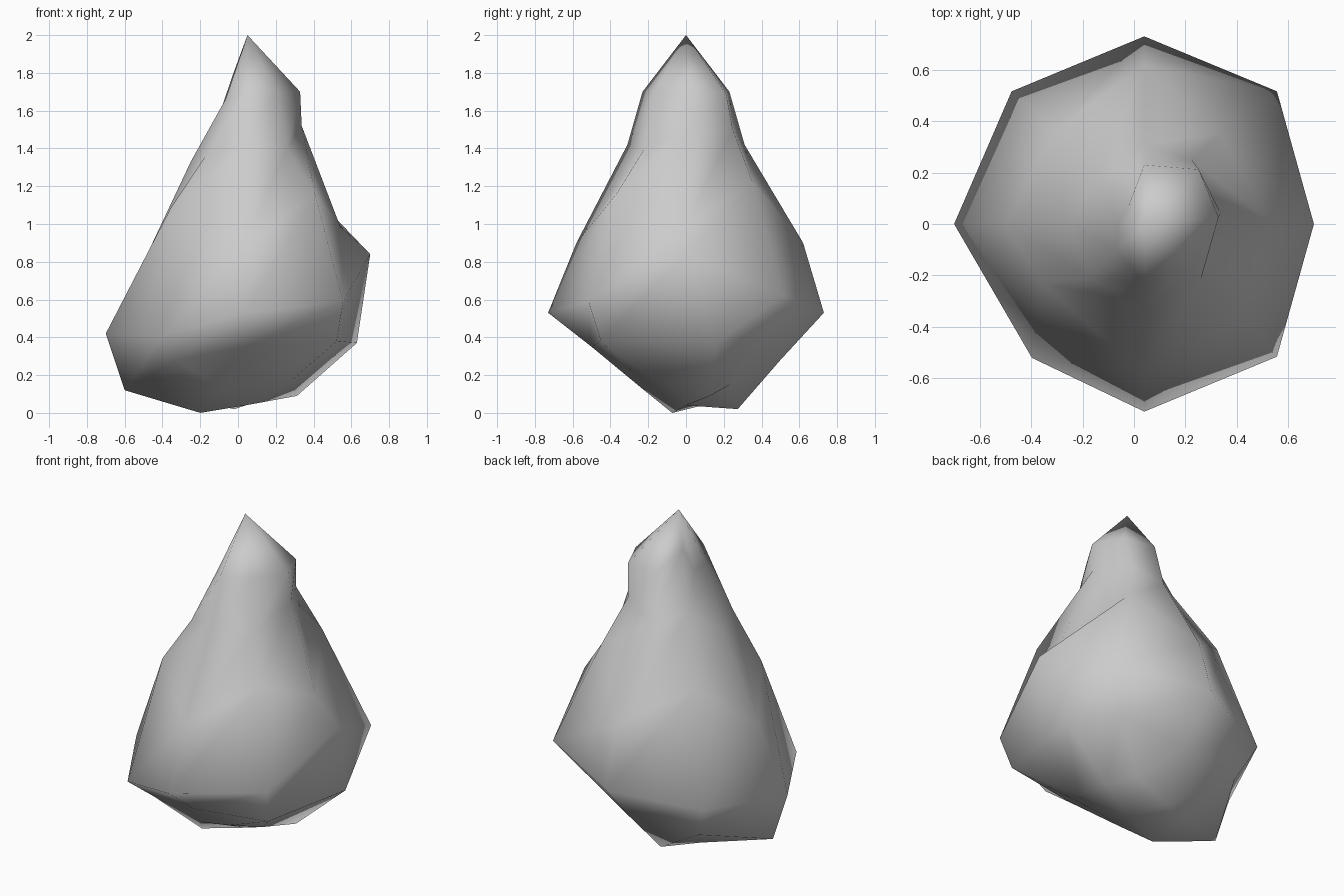
import bpy
import bmesh
from math import cos, sin, radians

default_cube = bpy.data.objects.get("Cube")
if default_cube:
    bpy.data.objects.remove(default_cube, do_unlink=True)

# Stone material
stone = bpy.data.materials.new("stone_grey")
stone.use_nodes = True
grey = (0.6, 0.6, 0.6, 1.0)
stone.diffuse_color = grey
shader = next(n for n in stone.node_tree.nodes if n.type == "BSDF_PRINCIPLED")
shader.inputs["Base Color"].default_value = grey

# One outline per ridge, counterclockwise from the left side.
# Each point from base to tip: radius, height and, where the ridge bends, a turn in degrees
ridge_profiles = [
    ((.3, .09, 25), (.61, .37, 15), (.66, .84), (.5, .99), (.3, 1.52, 8), (.29, 1.7, 5)),
    ((.27, .15, 15), (.54, .4), (.73, .62), (.46, 1.22, 5), (.31, 1.5, 8), (.3, 1.69)),
    ((.28, .02, 12), (.5, .28), (.73, .53), (.62, .9), (.31, 1.42), (.23, 1.7)),
    ((.31, .06, 12), (.6, .25), (.73, .46), (.5, 1.11), (.25, 1.47), (.09, 1.8)),
    ((.25, 0, 17), (.64, .12), (.74, .42), (.54, .8), (.29, 1.33), (.1, 1.65)),
    ((.27, .13, 15), (.52, .28), (.68, .41, 5), (.46, 1.08, -15), (.3, 1.36), (.15, 1.66)),
    ((.22, .15, 12), (.5, .35), (.73, .53), (.58, .9), (.31, 1.42), (.23, 1.7)),
    ((.29, .17, 12), (.66, .38, 2), (.73, .59), (.52, 1.16), (.31, 1.4), (.24, 1.7)),
]
axis_x = 0.04


def build_rock(name, profiles, base_height, tip_height, material):
    """Skin the ridge outlines into a closed, smooth-shaded boulder."""
    bm = bmesh.new()
    base = bm.verts.new((axis_x, 0, base_height))
    tip = bm.verts.new((axis_x + 0.01, 0, tip_height))
    ridges = []
    for index, profile in enumerate(profiles):
        ridge = []
        for radius, height, *turn in profile:
            angle = radians(360 * index / len(profiles) + sum(turn))
            ridge.append(bm.verts.new((axis_x + radius * cos(angle), radius * sin(angle), height)))
        ridges.append(ridge)

    # Join every ridge to its neighbour, then close both ends
    for index, ridge in enumerate(ridges):
        neighbour = ridges[(index + 1) % len(ridges)]
        for low in range(len(ridge) - 1):
            bm.faces.new((ridge[low], neighbour[low], neighbour[low + 1], ridge[low + 1]))
        bm.faces.new((base, neighbour[0], ridge[0]))
        bm.faces.new((ridge[-1], neighbour[-1], tip))

    bmesh.ops.recalc_face_normals(bm, faces=bm.faces[:])
    for face in bm.faces:
        face.smooth = True

    mesh = bpy.data.meshes.new(name)
    bm.to_mesh(mesh)
    bm.free()
    mesh.materials.append(material)
    rock = bpy.data.objects.new(name, mesh)
    bpy.context.collection.objects.link(rock)
    return rock


# Pointed boulder
build_rock("pointed_rock", ridge_profiles, 0.04, 2.0, stone)
